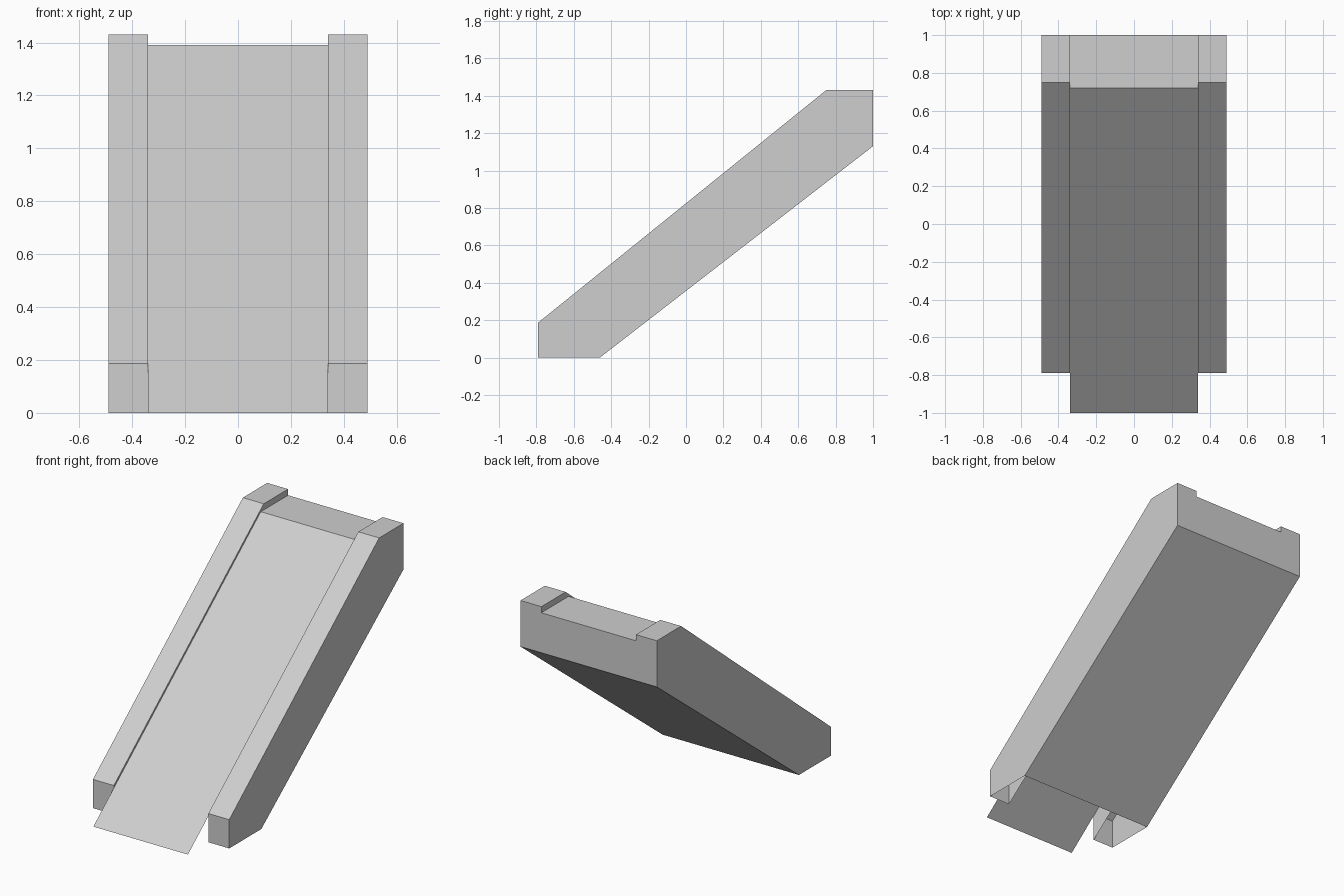
import bpy
import bmesh

cube = bpy.data.objects.get("Cube")
if cube:
    bpy.data.objects.remove(cube, do_unlink=True)

grey = bpy.data.materials.new("plain grey")
grey.use_nodes = True
grey.diffuse_color = (0.62, 0.62, 0.62, 1)
grey.node_tree.nodes["Principled BSDF"].inputs["Base Color"].default_value = (0.62, 0.62, 0.62, 1)

OUTER, INNER = 0.49, 0.34


def strip(bm, profile, x0, x1):
    """Sheet swept across x along a (y, z) line; outside lies left of the line."""
    for a, b in zip(profile, profile[1:]):
        corners = [(x0, *a), (x1, *a), (x1, *b), (x0, *b)]
        bm.faces.new([bm.verts.new(c) for c in corners])


def wall(bm, outline, x, facing):
    """Flat side at x; the (y, z) outline runs clockwise and faces +x or -x."""
    points = outline[::-1] if facing > 0 else outline
    bm.faces.new([bm.verts.new((x, *p)) for p in points])


def finish(bm, name):
    bmesh.ops.remove_doubles(bm, verts=bm.verts, dist=0.0001)
    mesh = bpy.data.meshes.new(name)
    bm.to_mesh(mesh)
    bm.free()
    mesh.materials.append(grey)
    bpy.context.collection.objects.link(bpy.data.objects.new(name, mesh))


# Shared side corners, from the front foot over the top to the back
foot, nose = (-0.79, 0), (-0.79, 0.187)
crest, rear_top, rear_low, heel = (0.75, 1.43), (1, 1.43), (1, 1.13), (-0.46, 0)
deck_tip, deck_crest, deck_rear = (-1, 0), (0.72, 1.39), (1, 1.39)

# Side rails, open underneath at the foot
for side, name in ((1, "left_rail"), (-1, "right_rail")):
    bm = bmesh.new()
    x0, x1 = sorted((side * INNER, side * OUTER))
    strip(bm, [foot, nose, crest, rear_top, rear_low], x0, x1)
    wall(bm, [foot, nose, crest, rear_top, rear_low, heel], side * OUTER, side)
    wall(bm, [foot, nose, crest, rear_top, deck_rear], side * INNER, -side)
    finish(bm, name)

# Sloping deck with its landing and back panel
bm = bmesh.new()
strip(bm, [deck_tip, deck_crest, deck_rear, rear_low], -INNER, INNER)
finish(bm, "ramp_deck")

# Full width underside
bm = bmesh.new()
strip(bm, [rear_low, heel], -OUTER, OUTER)
finish(bm, "underside")
